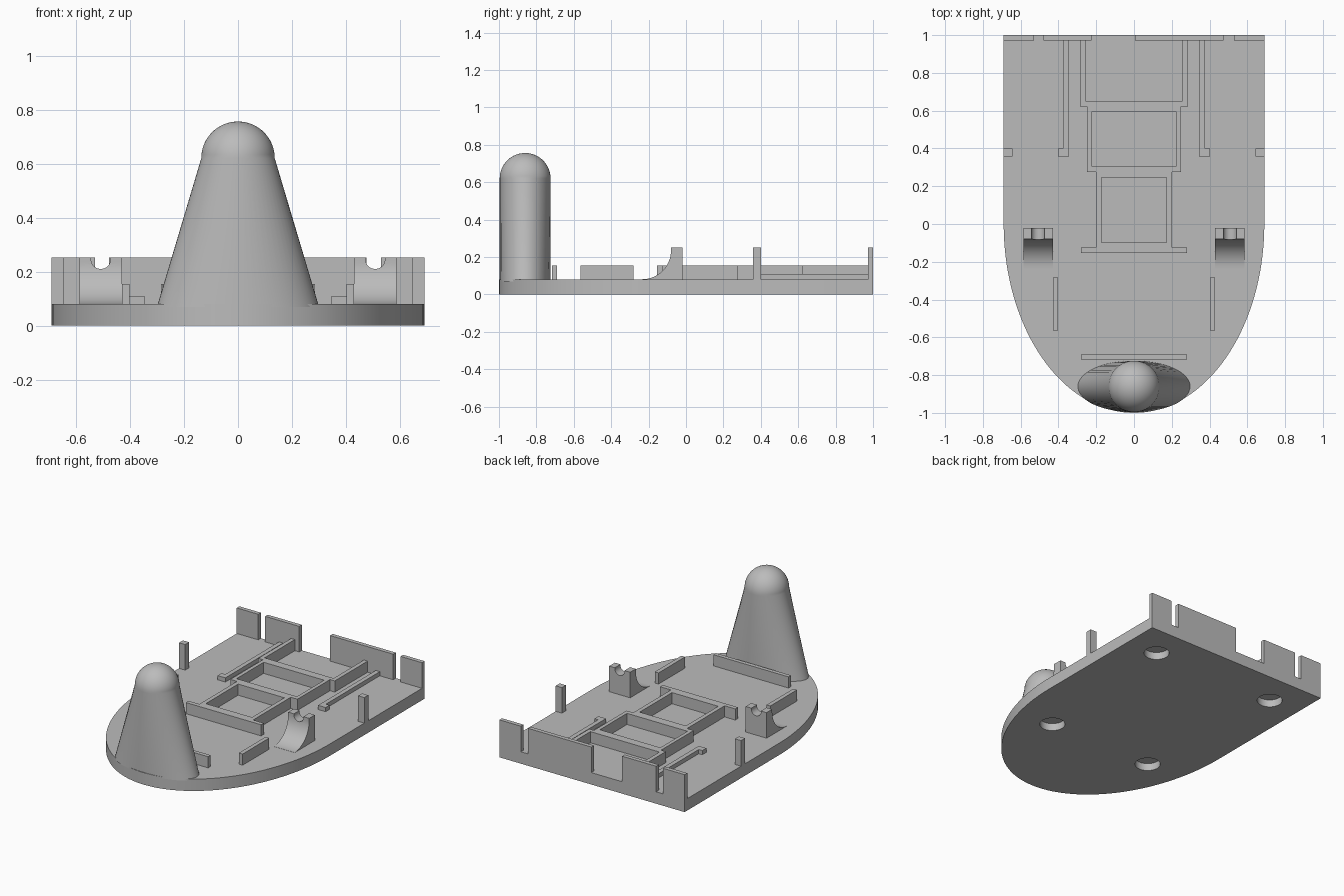
import bpy, bmesh
from math import sin, cos, pi, radians

cube = bpy.data.objects.get("Cube")
if cube:
    bpy.data.objects.remove(cube, do_unlink=True)

GREY = (0.5, 0.5, 0.5, 1)
mat = bpy.data.materials.new("plain grey")
mat.use_nodes = True
mat.diffuse_color = GREY
bsdf = mat.node_tree.nodes["Principled BSDF"]
bsdf.inputs["Base Color"].default_value = GREY
bsdf.inputs["Roughness"].default_value = 0.7

FLOOR = 0.08      # top of the base plate
RIB = 0.155       # top of the ribs
TALL = 0.252      # top of the walls and posts


def finish(name, bm, smooth=None):
    bmesh.ops.recalc_face_normals(bm, faces=bm.faces)
    mesh = bpy.data.meshes.new(name)
    bm.to_mesh(mesh)
    bm.free()
    mesh.materials.append(mat)
    ob = bpy.data.objects.new(name, mesh)
    bpy.context.collection.objects.link(ob)
    if smooth:
        smooth_by_angle(ob, smooth)
    return ob


def smooth_by_angle(ob, degrees):
    bpy.ops.object.select_all(action='DESELECT')
    ob.select_set(True)
    bpy.context.view_layer.objects.active = ob
    bpy.ops.object.shade_smooth_by_angle(angle=radians(degrees))


def box(name, x0, x1, y0, y1, top, bottom=FLOOR):
    bm = bmesh.new()
    bmesh.ops.create_cube(bm, size=1)
    for v in bm.verts:
        v.co = (x1 if v.co.x > 0 else x0, y1 if v.co.y > 0 else y0,
                top if v.co.z > 0 else bottom)
    return finish(name, bm)


def pair(name, x0, x1, y0, y1, top):
    box("left_" + name, x0, x1, y0, y1, top)
    box("right_" + name, -x1, -x0, y0, y1, top)


def prism(name, points, shift, smooth=None):
    bm = bmesh.new()
    face = bm.faces.new([bm.verts.new(p) for p in points])
    new = bmesh.ops.extrude_face_region(bm, geom=[face])["geom"]
    bmesh.ops.translate(bm, vec=shift,
                        verts=[v for v in new if isinstance(v, bmesh.types.BMVert)])
    return finish(name, bm, smooth)


def circle(x, y, z, r, n=40):
    return [(x + r * cos(2 * pi * i / n), y + r * sin(2 * pi * i / n), z) for i in range(n)]


def cut(ob, cutter):
    mod = ob.modifiers.new("cut", 'BOOLEAN')
    mod.operation = 'DIFFERENCE'
    mod.solver = 'EXACT'
    mod.object = cutter
    bpy.context.view_layer.objects.active = ob
    bpy.ops.object.modifier_apply(modifier=mod.name)
    bpy.data.objects.remove(cutter, do_unlink=True)


# base plate: square back, half-elliptical front, four blind holes beneath
outline = [(0.69, 1, 0), (-0.69, 1, 0)]
outline += [(-0.69 * cos(pi * i / 72), -sin(pi * i / 72), 0) for i in range(73)]
base = prism("base_plate", outline, (0, 0, FLOOR))
for side in (-1, 1):
    for x, y in ((0.463, 0.772), (0.39, -0.332)):
        cut(base, prism("hole_cutter", circle(side * x, y, -0.05, 0.079), (0, 0, 0.1)))
smooth_by_angle(base, 30)

# tower: ellipse lofted to a circle, capped by a half sphere
R, SEGS, CAP = 0.136, 64, 16
rings = [(0.3, R, FLOOR - 0.01)]
rings += [(R * cos(a), R * cos(a), 0.62 + R * sin(a))
          for a in (pi / 2 * i / CAP for i in range(CAP))]
bm = bmesh.new()
loops = [[bm.verts.new((rx * cos(2 * pi * i / SEGS), -0.86 + ry * sin(2 * pi * i / SEGS), z))
          for i in range(SEGS)] for rx, ry, z in rings]
for low, high in zip(loops, loops[1:]):
    for i in range(SEGS):
        j = (i + 1) % SEGS
        bm.faces.new((low[i], low[j], high[j], high[i]))
tip = bm.verts.new((0, -0.86, 0.62 + R))
for i in range(SEGS):
    bm.faces.new((loops[-1][i], loops[-1][(i + 1) % SEGS], tip))
bm.faces.new(loops[0])
finish("tower", bm, 15)

# back wall pieces, with slots and a wide gap
for name, x0, x1 in (("outer_right", -0.69, -0.53), ("inner_right", -0.478, -0.225),
                     ("inner_left", 0.005, 0.475), ("outer_left", 0.53, 0.69)):
    box("back_wall_" + name, x0, x1, 0.972, 1, TALL)

# ribs and posts
box("front_rib", -0.28, 0.28, -0.717, -0.69, RIB)
pair("front_side_rib", 0.402, 0.43, -0.565, -0.282, RIB)
pair("edge_post", 0.644, 0.69, 0.358, 0.4, TALL)
pair("low_rail", 0.345, 0.375, 0.358, 0.972, 0.108)
pair("low_rail_foot", 0.375, 0.402, 0.358, 0.4, 0.108)

# three stepped frames down the middle
pair("back_frame_side", 0.257, 0.285, 0.622, 0.972, RIB)
box("back_frame_bar", -0.257, 0.257, 0.622, 0.65, RIB)
pair("middle_frame_side", 0.225, 0.25, 0.275, 0.622, RIB)
box("middle_frame_back_bar", -0.225, 0.225, 0.594, 0.622, RIB)
box("middle_frame_front_bar", -0.225, 0.225, 0.275, 0.306, RIB)
pair("front_frame_side", 0.172, 0.2, -0.125, 0.275, RIB)
box("front_frame_back_bar", -0.172, 0.172, 0.247, 0.275, RIB)
box("front_frame_bar", -0.172, 0.172, -0.125, -0.097, RIB)
box("front_frame_end_plate", -0.28, 0.28, -0.154, -0.125, RIB)

# axle brackets: hollow-curved front and a round notch on top
profile = [(-0.02, FLOOR), (-0.02, TALL), (-0.08, TALL)]
profile += [(-0.235 + 0.155 * cos(a), 0.236 - 0.155 * sin(a))
            for a in (pi / 2 * i / 20 for i in range(21))]
profile.append((-0.235, FLOOR))
for name, side in (("left", 1), ("right", -1)):
    bracket = prism(name + "_axle_bracket", [(side * 0.43, y, z) for y, z in profile],
                    (side * 0.156, 0, 0))
    ring = [(x, -0.3, y) for x, y, _ in circle(side * 0.508, 0.246, 0, 0.036)]
    cut(bracket, prism("notch_cutter", ring, (0, 0.4, 0)))
    smooth_by_angle(bracket, 30)
